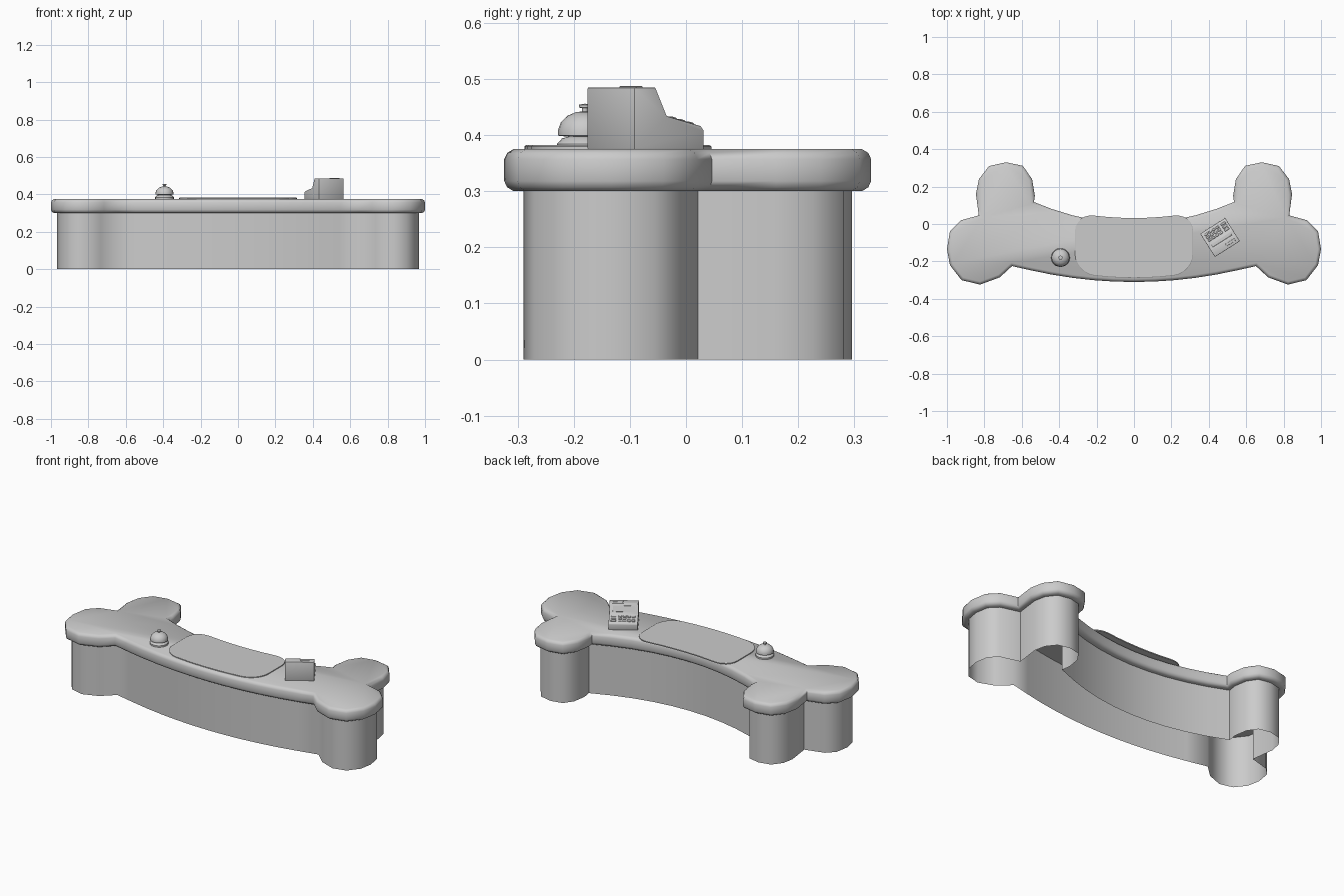
import bpy, bmesh, math
from mathutils import Vector, Matrix

if "Cube" in bpy.data.objects:
    bpy.data.objects.remove(bpy.data.objects["Cube"])


def finish(name, bm, angle=50, matrix=None, recalc=True):
    if recalc:
        bmesh.ops.recalc_face_normals(bm, faces=bm.faces)
    mesh = bpy.data.meshes.new(name)
    bm.to_mesh(mesh)
    bm.free()
    ob = bpy.data.objects.new(name, mesh)
    bpy.context.collection.objects.link(ob)
    if matrix:
        ob.matrix_world = matrix
    bpy.ops.object.select_all(action='DESELECT')
    ob.select_set(True)
    bpy.context.view_layer.objects.active = ob
    bpy.ops.object.shade_smooth_by_angle(angle=math.radians(angle))
    return ob


def inset(pts, d):
    # mitred inward offset of a counter-clockwise outline
    out = []
    n = len(pts)
    for i in range(n):
        p = Vector(pts[i])
        a = (p - Vector(pts[i - 1])).normalized()
        b = (Vector(pts[(i + 1) % n]) - p).normalized()
        na, nb = Vector((-a.y, a.x)), Vector((-b.y, b.x))
        m = (na + nb).normalized()
        out.append(p + m * d / max(m.dot(na), 0.5))
    return out


def loft(name, outline, levels, caps=True, angle=50):
    # stack of (inset, height) rings joined by quads
    bm = bmesh.new()
    rings = [[bm.verts.new((p[0], p[1], z)) for p in inset(outline, d)] for d, z in levels]
    n = len(outline)
    for lo, hi in zip(rings, rings[1:]):
        for i in range(n):
            j = (i + 1) % n
            bm.faces.new((lo[i], lo[j], hi[j], hi[i]))
    if caps:
        bm.faces.new(rings[0][::-1])
        bm.faces.new(rings[-1])
    return finish(name, bm, angle, recalc=False)


# bone outline: bowed front, two lobes per end, hollowed back
front = [(x, -0.31 + 0.205 * x * x) for x in (0, 0.11, 0.22, 0.33, 0.44, 0.55)]
lobes = [(.652, -.225), (.717, -.285), (.823, -.324), (.922, -.30), (.984, -.22), (1.0, -.134),
         (.984, -.04), (.925, .02), (.83, .046), (.845, .16), (.829, .24), (.775, .31),
         (.684, .33), (.594, .311), (.545, .24), (.53, .15)]
back = [(x, 0.003 + 0.4 * x * x) for x in (.535, .44, .33, .22, .11, 0)]
half = front + lobes + back
outline = half + [(-x, y) for x, y in half[-2:0:-1]]

# counter top and hollow base wall
loft("counter_top", outline, [(.034, .30), (.016, .30), (.005, .307), (0, .318),
                              (0, .357), (.005, .368), (.016, .375)], angle=60)
loft("counter_wall", outline, [(.033, 0), (.033, .302)], caps=False, angle=60)

# thin rounded mat that follows the bow of the counter
mat = []
for cx, cy, a0 in ((.215, -.06, 0), (-.215, -.06, 90), (-.215, -.19, 180), (.215, -.19, 270)):
    mat += [(cx + .1 * math.cos(math.radians(a0 + k * 15)),
             cy + .1 * math.sin(math.radians(a0 + k * 15)) * .95) for k in range(7)]
    if a0 in (90, 270):
        s = 1 if a0 == 270 else -1
    if a0 in (0, 180):
        sx = 1 if a0 == 0 else -1
        yy = cy + sx * .095
        mat += [(sx * u, yy) for u in (.14, .07, 0, -.07, -.14)]
mat = [(x, y + .28 * x * x - .003) for x, y in mat]
loft("counter_mat", mat, [(0, .374), (0, .380), (.003, .382)], angle=30)


# service bell, turned from a profile
profile = [(0, .374), (.05, .374), (.05, .384), (.041, .394), (.03, .397), (.048, .399),
           (.048, .409), (.043, .423), (.032, .434), (.016, .441), (.005, .442),
           (.005, .448), (.011, .449), (.011, .454), (0, .456)]
bm = bmesh.new()
vs = [bm.verts.new((r, 0, z)) for r, z in profile]
es = [bm.edges.new(p) for p in zip(vs, vs[1:])]
bmesh.ops.spin(bm, geom=vs + es, cent=(0, 0, 0), axis=(0, 0, 1), angle=math.tau, steps=20)
bmesh.ops.remove_doubles(bm, verts=bm.verts, dist=1e-5)
finish("service_bell", bm, 40, Matrix.Translation((-.393, -.18, 0)))

# cash register: side profile as (depth from key edge, height), facing the back
place = Matrix.Translation((.46, -.072, 0)) @ Matrix.Rotation(math.radians(32.3), 4, 'Z')
W, D = .079, .0735
side = [(0, .374), (0, .408), (.006, .416), (.078, .434), (.102, .485), (2 * D, .485), (2 * D, .374)]
bm = bmesh.new()
f = bm.faces.new([bm.verts.new((-W, D - t, z)) for t, z in side])
ext = bmesh.ops.extrude_face_region(bm, geom=[f])
bmesh.ops.translate(bm, vec=(2 * W, 0, 0), verts=[v for v in ext['geom'] if isinstance(v, bmesh.types.BMVert)])
bmesh.ops.recalc_face_normals(bm, faces=bm.faces)
bmesh.ops.bevel(bm, geom=bm.edges[:], offset=.0025, segments=2, affect='EDGES', profile=.5)
finish("cash_register", bm, 35, place)


def panel(name, x, t, z, size, tilt=0):
    bm = bmesh.new()
    bmesh.ops.create_cube(bm, size=1, matrix=Matrix.Diagonal((*size, 1)))
    bmesh.ops.bevel(bm, geom=bm.edges[:], offset=min(size) * .25, segments=1, affect='EDGES')
    local = Matrix.Translation((x, D - t, z)) @ Matrix.Rotation(tilt, 4, 'X')
    finish(name, bm, 30, place @ local)


# keys on the sloped deck
deck = -math.atan2(.018, .072)
for row, t in enumerate((.020, .038, .056)):
    for col in range(4):
        panel(f"register_key_{row}_{col}", -.054 + col * .024, t, .4165 + (t - .006) * .25,
              (.018, .012, .006), deck)
    panel(f"register_wide_key_{row}", .054, t, .4165 + (t - .006) * .25, (.028, .012, .006), deck)

# display on the steep face, paper slot on top
panel("register_display", 0, .090, .4595, (.12, .034, .003), -math.atan2(.051, .024))
panel("paper_slot", .033, .125, .4855, (.056, .014, .003))
